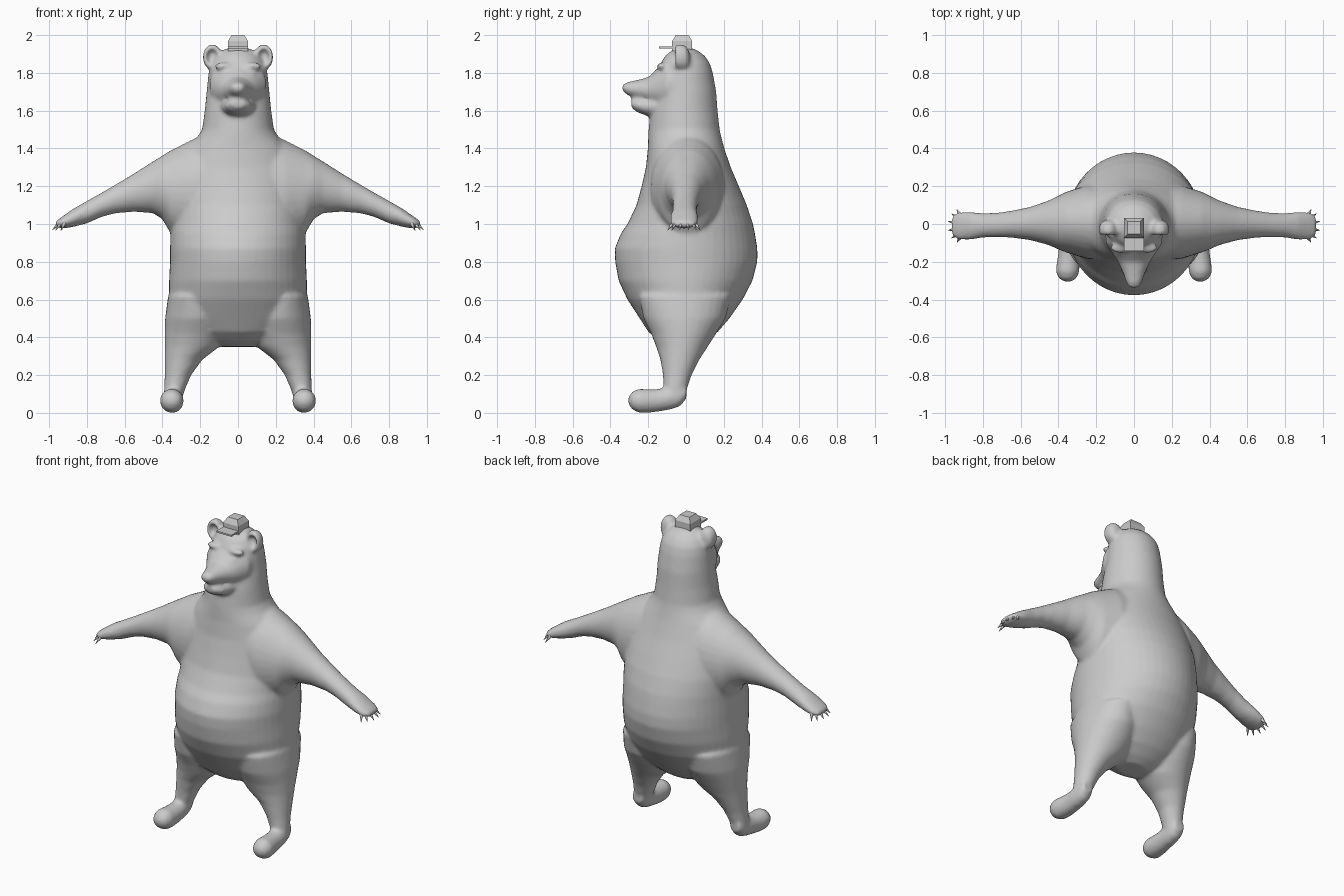
import bpy, bmesh, math
from mathutils import Vector, Matrix

AXES = {'x': (Vector((1, 0, 0)), Vector((0, 1, 0)), Vector((0, 0, 1))),
        'y': (Vector((0, 1, 0)), Vector((1, 0, 0)), Vector((0, 0, 1))),
        'z': (Vector((0, 0, 1)), Vector((1, 0, 0)), Vector((0, 1, 0)))}


def loft(bm, axis, rings, n=32):
    """Skin ellipses along an axis; each ring = (position, u_min, u_max, v_min, v_max)."""
    a, u, v = AXES[axis]
    loops = []
    for p, u0, u1, v0, v1 in rings:
        c = a * p + u * (u0 + u1) / 2 + v * (v0 + v1) / 2
        loops.append([bm.verts.new(c + u * (u1 - u0) / 2 * math.cos(t) + v * (v1 - v0) / 2 * math.sin(t))
                      for t in (2 * math.pi * i / n for i in range(n))])
    faces = [bm.faces.new(loops[0]), bm.faces.new(loops[-1])]
    for r, s in zip(loops, loops[1:]):
        for i in range(n):
            j = (i + 1) % n
            faces.append(bm.faces.new((r[i], r[j], s[j], s[i])))
    bmesh.ops.recalc_face_normals(bm, faces=faces)


def blob(bm, pos, size):
    m = Matrix.Translation(pos) @ Matrix.Diagonal((*size, 1))
    bmesh.ops.create_uvsphere(bm, u_segments=24, v_segments=16, radius=1, matrix=m)


def flip(rings, s):
    """Mirror rings whose u direction is x."""
    return rings if s > 0 else [(p, -u1, -u0, v0, v1) for p, u0, u1, v0, v1 in rings]


def make_object(name, bm):
    me = bpy.data.meshes.new(name)
    bm.to_mesh(me)
    bm.free()
    ob = bpy.data.objects.new(name, me)
    bpy.context.collection.objects.link(ob)
    return ob


bm = bmesh.new()

# torso, neck and head: (z, half width, y front, y back)
torso = [(.35, .10, -.08, .06), (.38, .19, -.14, .11), (.43, .27, -.20, .17), (.5, .33, -.245, .23),
         (.6, .365, -.31, .30), (.7, .365, -.357, .352), (.8, .36, -.375, .378), (.87, .36, -.377, .378),
         (.95, .357, -.345, .365), (1.0, .355, -.31, .355), (1.1, .355, -.262, .322), (1.2, .345, -.235, .28),
         (1.3, .325, -.212, .237), (1.4, .27, -.202, .203), (1.46, .215, -.20, .187), (1.5, .19, -.198, .178),
         (1.6, .176, -.188, .167), (1.7, .166, -.162, .16), (1.8, .156, -.148, .142), (1.85, .145, -.135, .127),
         (1.89, .12, -.11, .10), (1.92, .08, -.075, .06), (1.935, .04, -.04, .02)]
loft(bm, 'z', [(z, -w, w, f, b) for z, w, f, b in torso], 48)

# muzzle and lower jaw: (y, half width, z bottom, z top)
muzzle = [(-.05, .15, 1.58, 1.90), (-.10, .15, 1.59, 1.875), (-.15, .118, 1.61, 1.825), (-.2, .085, 1.64, 1.777),
          (-.26, .058, 1.665, 1.762), (-.31, .042, 1.683, 1.752), (-.333, .024, 1.70, 1.738)]
jaw = [(-.08, .12, 1.57, 1.70), (-.2, .082, 1.57, 1.672), (-.26, .064, 1.592, 1.665), (-.29, .038, 1.618, 1.657)]
for part in (muzzle, jaw):
    loft(bm, 'y', [(y, -w, w, b, t) for y, w, b, t in part])
blob(bm, (0, -.322, 1.722), (.036, .018, .024))

arm = [(.15, -.19, .20, .95, 1.49), (.25, -.185, .205, .90, 1.443), (.36, -.15, .17, .955, 1.388),
       (.40, -.135, .15, 1.025, 1.362), (.45, -.112, .125, 1.057, 1.332), (.55, -.085, .09, 1.065, 1.268),
       (.65, -.072, .07, 1.056, 1.208), (.72, -.07, .06, 1.038, 1.167), (.80, -.072, .057, 1.003, 1.122),
       (.87, -.084, .065, .985, 1.082), (.93, -.084, .063, .975, 1.04), (.965, -.06, .04, .985, 1.015)]
leg = [(.62, .08, .37, -.25, .24), (.5, .05, .386, -.225, .21), (.42, .06, .388, -.185, .16),
       (.35, .10, .388, -.158, .115), (.28, .19, .388, -.135, .07), (.2, .248, .388, -.122, .03),
       (.12, .282, .392, -.118, .003), (.06, .30, .39, -.10, -.02)]
foot = [(.002, .31, .38, .075, .14), (-.03, .298, .39, .035, .15), (-.08, .292, .396, .018, .14),
        (-.15, .29, .40, .006, .126), (-.2, .288, .408, 0, .125), (-.25, .288, .414, 0, .128),
        (-.285, .302, .40, .018, .112), (-.306, .33, .37, .048, .083)]
# cupped ear: rings run forward, then turn back inside the rim
ear = [(.02, .10, .16, 1.83, 1.91), (0, .088, .182, 1.815, 1.945), (-.035, .084, .187, 1.815, 1.953),
       (-.06, .092, .181, 1.825, 1.945), (-.058, .106, .168, 1.845, 1.928), (-.03, .114, .160, 1.855, 1.918)]
for s in (1, -1):
    loft(bm, 'x', [(s * r[0], *r[1:]) for r in arm])
    loft(bm, 'z', flip(leg, s))
    loft(bm, 'y', flip(foot, s))
    loft(bm, 'y', flip(ear, s))
    blob(bm, (s * .075, -.125, 1.835), (.05, .03, .02))     # brow
    blob(bm, (s * .068, -.148, 1.795), (.02, .016, .012))   # eyelid

# fuse all flesh into one soft skin
body = make_object("bear_body", bm)
rm = body.modifiers.new("fuse", 'REMESH')
rm.mode = 'VOXEL'
rm.voxel_size = .011
rm.use_smooth_shade = True
sm = body.modifiers.new("soften", 'SMOOTH')
sm.factor = .5
sm.iterations = 7

# claws fan out around each paw and point down
bm = bmesh.new()
for s in (1, -1):
    for deg in (-80, -48, -16, 16, 48, 78):
        t = math.radians(deg)
        base = Vector((s * (.915 + .04 * math.cos(t)), -.01 + .065 * math.sin(t), .998))
        d = Vector((s * (.2 + .4 * math.cos(t)), .45 * math.sin(t), -.6)).normalized()
        m = Matrix.Translation(base + d * .018) @ d.to_track_quat('Z', 'Y').to_matrix().to_4x4()
        bmesh.ops.create_cone(bm, segments=8, radius1=.011, radius2=.001, depth=.05, cap_ends=True, matrix=m)
for f in bm.faces:
    f.smooth = len(f.verts) == 4
make_object("claws", bm)

# low-poly cap: square crown with a bevelled top
bm = bmesh.new()
levels = [(.053, 1.915), (.053, 1.968), (.034, 2.0)]
quads = [[bm.verts.new((x * h, -.02 + y * h, z)) for x, y in ((-1, -1), (1, -1), (1, 1), (-1, 1))]
         for h, z in levels]
for a, b in zip(quads, quads[1:]):
    for i in range(4):
        bm.faces.new((a[i], a[(i + 1) % 4], b[(i + 1) % 4], b[i]))
bm.faces.new(quads[-1])
bm.faces.new(quads[0][::-1])
make_object("cap_crown", bm)

# cap brim: thin flat plate to the front
bm = bmesh.new()
bmesh.ops.create_cube(bm, size=1, matrix=Matrix.Translation((0, -.10, 1.935)) @ Matrix.Diagonal((.106, .085, .01, 1)))
make_object("cap_brim", bm)
